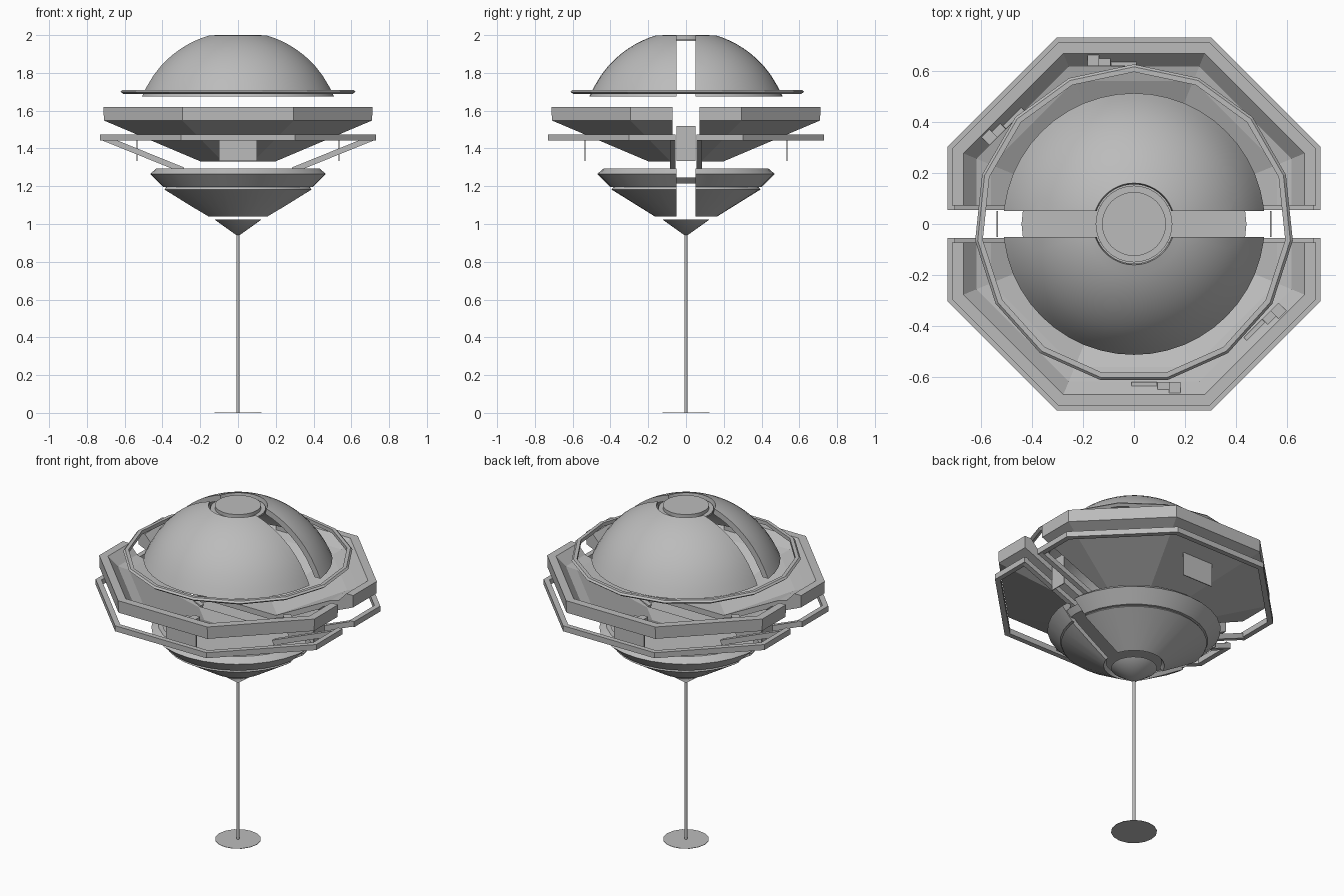
import bpy
import bmesh
from math import cos, sin, pi, radians, sqrt
from mathutils import Vector, Matrix

cube = bpy.data.objects.get("Cube")
if cube:
    bpy.data.objects.remove(cube, do_unlink=True)

# Single grey paint
grey = bpy.data.materials.new("light_grey")
grey.use_nodes = True
grey.diffuse_color = (0.5, 0.5, 0.5, 1)
grey.node_tree.nodes["Principled BSDF"].inputs["Base Color"].default_value = (0.5, 0.5, 0.5, 1)


def finish(bm, name, smooth=False):
    mesh = bpy.data.meshes.new(name)
    bm.to_mesh(mesh)
    bm.free()
    mesh.materials.append(grey)
    if smooth:
        for p in mesh.polygons:
            p.use_smooth = True
        mesh.set_sharp_from_angle(angle=radians(32))
    obj = bpy.data.objects.new(name, mesh)
    bpy.context.collection.objects.link(obj)
    return obj


def lathe_bmesh(profile, sides, phase):
    """Revolve a closed (radius, height) profile around the z axis."""
    bm = bmesh.new()
    rings = []
    for i in range(sides):
        a = phase + 2 * pi * i / sides
        rings.append([bm.verts.new((r * cos(a), r * sin(a), z)) for r, z in profile])
    n = len(profile)
    for i in range(sides):
        a, b = rings[i], rings[(i + 1) % sides]
        for j in range(n):
            k = (j + 1) % n
            if profile[j][0] + profile[k][0] > 0:
                bm.faces.new((a[j], b[j], b[k], a[k]))
    bmesh.ops.remove_doubles(bm, verts=bm.verts, dist=1e-5)
    bmesh.ops.recalc_face_normals(bm, faces=bm.faces)
    return bm


def lathe(name, profile, sides=32, phase=0, smooth=True):
    return finish(lathe_bmesh(profile, sides, phase), name, smooth)


def split_lathe(name, profile, gap, sides=32, phase=0, smooth=True):
    """Revolved part split in a front and a back half by a slot along x."""
    for side, label in ((-1, "front"), (1, "back")):
        bm = lathe_bmesh(profile, sides, phase)
        bmesh.ops.bisect_plane(bm, geom=bm.verts[:] + bm.edges[:] + bm.faces[:],
                               plane_co=(0, side * gap, 0), plane_no=(0, side, 0),
                               clear_inner=True)
        bmesh.ops.holes_fill(bm, edges=[e for e in bm.edges if e.is_boundary], sides=0)
        bmesh.ops.recalc_face_normals(bm, faces=bm.faces)
        finish(bm, f"{label}_{name}", smooth)


def octagon(name, profile, gap):
    """Split octagonal part; profile radii are measured to the flats."""
    k = 1 / cos(pi / 8)
    split_lathe(name, [(r * k, z) for r, z in profile], gap, 8, pi / 8, False)


def box(name, centre, size, turn=0):
    bm = bmesh.new()
    bmesh.ops.create_cube(bm, size=1)
    bm.transform(Matrix.Rotation(turn, 4, "Z") @ Matrix.Translation(centre)
                 @ Matrix.Diagonal((*size, 1)))
    return finish(bm, name)


def bar(name, a, b, width):
    a, b = Vector(a), Vector(b)
    bm = bmesh.new()
    bmesh.ops.create_cube(bm, size=1)
    turn = (b - a).to_track_quat("X", "Z").to_matrix().to_4x4()
    bm.transform(Matrix.Translation((a + b) / 2) @ turn
                 @ Matrix.Diagonal(((b - a).length, width, width, 1)))
    return finish(bm, name)


# Dome shell, open at the crown and split by the slot
def arc(radius, z_low, z_high, steps=10):
    centre = 1.473
    pts = []
    for i in range(steps + 1):
        r = 0.525 + (0.16 - 0.525) * (i / steps) ** 1.0
        r = min(r, radius - 0.001)
        z = centre + sqrt(radius ** 2 - r ** 2)
        pts.append((r, min(max(z, z_low), z_high)))
    return pts


outer = [(0.512, 1.675)] + [p for p in arc(0.549, 1.675, 2.0) if p[0] < 0.51]
inner = [(0.155, 1.965)] + [p for p in reversed(arc(0.515, 1.675, 1.965))
                            if 0.16 < p[0] < 0.47] + [(0.475, 1.675)]
split_lathe("dome", outer + inner, 0.05, 48)

# Crown cap
lathe("crown_cap", [(0, 1.97), (0.15, 1.97), (0.15, 1.98), (0.125, 1.98),
                    (0.125, 2.0), (0, 2.0)])

# Thin ring around the dome foot
lathe("dome_ring", [(0.595, 1.688), (0.61, 1.688), (0.625, 1.7), (0.615, 1.71),
                    (0.595, 1.71)], 15, pi / 2, False)

# Octagonal upper bowl with raised rim
octagon("upper_bowl", [(0, 1.332), (0.2, 1.332), (0.71, 1.548), (0.712, 1.62),
                       (0.667, 1.62), (0.616, 1.565), (0.56, 1.55), (0.2, 1.365),
                       (0, 1.365)], 0.072)

# Steps along the inside of the rim, repeated around the bowl
for i, turn in enumerate((0, pi / 4, pi, 5 * pi / 4)):
    for x, w, top in ((-0.16, 0.045, 1.615), (-0.115, 0.045, 1.6), (-0.04, 0.1, 1.585)):
        box(f"rim_step_{i}", (x, 0.64, (top + 1.55) / 2), (w, 0.045, top - 1.55), turn)

# Outer octagonal rail and the struts that carry it
octagon("outer_rail", [(0.7, 1.442), (0.73, 1.442), (0.73, 1.475), (0.7, 1.475)], 0.055)
for sx in (-1, 1):
    for sy in (-1, 1):
        bar("rail_strut", (sx * 0.715, sy * 0.07, 1.457), (sx * 0.29, sy * 0.07, 1.285), 0.03)

# Thin upright panels on four sides
for s in (-1, 1):
    box("long_panel", (0, s * 0.535, 1.427), (0.2, 0.005, 0.185))
    box("short_panel", (s * 0.535, 0, 1.427), (0.005, 0.1, 0.185))

# Lower collar, deck and lower bowl
split_lathe("lower_collar", [(0.36, 1.195), (0.4, 1.195), (0.47, 1.265), (0.435, 1.295),
                             (0.41, 1.295), (0.42, 1.25)], 0.05)
lathe("inner_deck", [(0, 1.215), (0.41, 1.215), (0.44, 1.245), (0, 1.245)])
split_lathe("lower_bowl", [(0.165, 1.04), (0.395, 1.183), (0.385, 1.195), (0.36, 1.195),
                           (0.15, 1.06)], 0.05)

# Tip cone, stem and ground disc
lathe("tip_cone", [(0, 0.935), (0.125, 1.024), (0, 1.024)], 24)
lathe("stem", [(0, 0), (0.008, 0), (0.008, 0.95), (0, 0.95)], 12)
lathe("ground_disc", [(0, 0), (0.125, 0), (0.125, 0.002), (0, 0.002)], 16)
